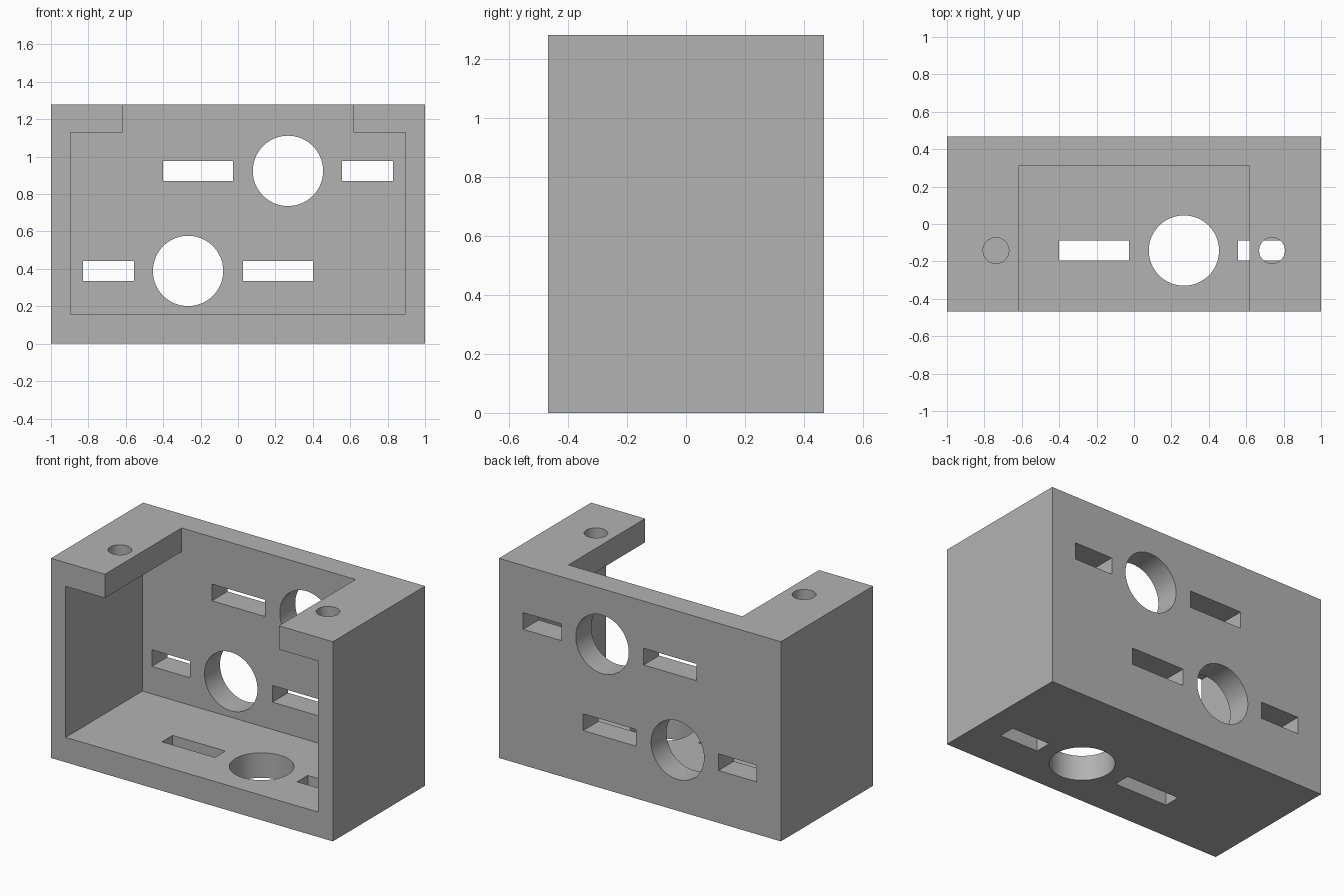
import bpy
import bmesh
from math import radians
from mathutils import Matrix, Vector

cube = bpy.data.objects.get("Cube")
if cube:
    bpy.data.objects.remove(cube, do_unlink=True)

HALF_X, HALF_Y, HEIGHT = 1.0, 0.467, 1.28
BACK_INNER, FLOOR, LID = 0.31, 0.16, 1.128
HOLE_R, SCREW_R, SLOT_H = 0.188, 0.069, 0.107
SCREW_X, HOLE_X, ROW_Y = 0.738, 0.267, -0.142

grey = bpy.data.materials.new("light grey")
grey.use_nodes = True
grey.diffuse_color = (0.45, 0.45, 0.45, 1)
grey.node_tree.nodes["Principled BSDF"].inputs["Base Color"].default_value = grey.diffuse_color


def new_object(name, bm):
    bmesh.ops.recalc_face_normals(bm, faces=bm.faces)
    mesh = bpy.data.meshes.new(name)
    bm.to_mesh(mesh)
    bm.free()
    mesh.materials.append(grey)
    obj = bpy.data.objects.new(name, mesh)
    bpy.context.collection.objects.link(obj)
    return obj


def box(name, low, high):
    low, high = Vector(low), Vector(high)
    bm = bmesh.new()
    place = Matrix.Translation((low + high) / 2) @ Matrix.Diagonal((*(high - low), 1))
    bmesh.ops.create_cube(bm, size=1, matrix=place)
    return new_object(name, bm)


def cylinder(name, centre, radius, depth, turn=0):
    bm = bmesh.new()
    place = Matrix.Translation(centre) @ Matrix.Rotation(radians(turn), 4, "X")
    bmesh.ops.create_cone(bm, cap_ends=True, segments=64, radius1=radius,
                          radius2=radius, depth=depth, matrix=place)
    return new_object(name, bm)


# Solid block that becomes the bracket
bracket = box("mounting_bracket", (-HALF_X, -HALF_Y, 0), (HALF_X, HALF_Y, HEIGHT))
cutters = []

# Cavity open at the front, with a gap between the two top flanges
half = [(0.895, FLOOR), (0.895, LID), (0.617, LID), (0.617, HEIGHT + 0.2)]
profile = half + [(-x, z) for x, z in reversed(half)]
bm = bmesh.new()
face = bm.faces.new([bm.verts.new((x, -HALF_Y - 0.2, z)) for x, z in profile])
swept = bmesh.ops.extrude_face_region(bm, geom=[face])["geom"]
bmesh.ops.translate(bm, vec=(0, HALF_Y + 0.2 + BACK_INNER, 0),
                    verts=[v for v in swept if isinstance(v, bmesh.types.BMVert)])
cutters.append(new_object("cavity_cutter", bm))

# Rows of one round hole and two slots: (mirror side, height) on the back wall
slots = [(-0.402, -0.027), (0.557, 0.828)]
for side, z in ((1, 0.924), (-1, 0.389)):
    cutters.append(cylinder("back_hole_cutter", (side * HOLE_X, 0.4, z), HOLE_R, 0.4, 90))
    for a, b in slots:
        left, right = sorted((side * a, side * b))
        cutters.append(box("back_slot_cutter", (left, 0.2, z - SLOT_H / 2),
                           (right, 0.6, z + SLOT_H / 2)))

# The same row in the floor
cutters.append(cylinder("floor_hole_cutter", (HOLE_X, ROW_Y, 0.08), HOLE_R, 0.3))
for a, b in slots:
    cutters.append(box("floor_slot_cutter", (a, ROW_Y - SLOT_H / 2, -0.1),
                       (b, ROW_Y + SLOT_H / 2, 0.25)))

# Screw holes through the top flanges
for side in (-1, 1):
    cutters.append(cylinder("screw_hole_cutter", (side * SCREW_X, ROW_Y, 1.2), SCREW_R, 0.4))

# Cut everything out, then drop the cutters
bpy.ops.object.select_all(action="DESELECT")
bpy.context.view_layer.objects.active = bracket
bracket.select_set(True)
for cutter in cutters:
    cutter.hide_render = True
    cut = bracket.modifiers.new("cut", "BOOLEAN")
    cut.operation, cut.solver, cut.object = "DIFFERENCE", "EXACT", cutter
    bpy.ops.object.modifier_apply(modifier=cut.name)
    bpy.data.objects.remove(cutter, do_unlink=True)

bpy.ops.object.shade_smooth_by_angle(angle=radians(30))
